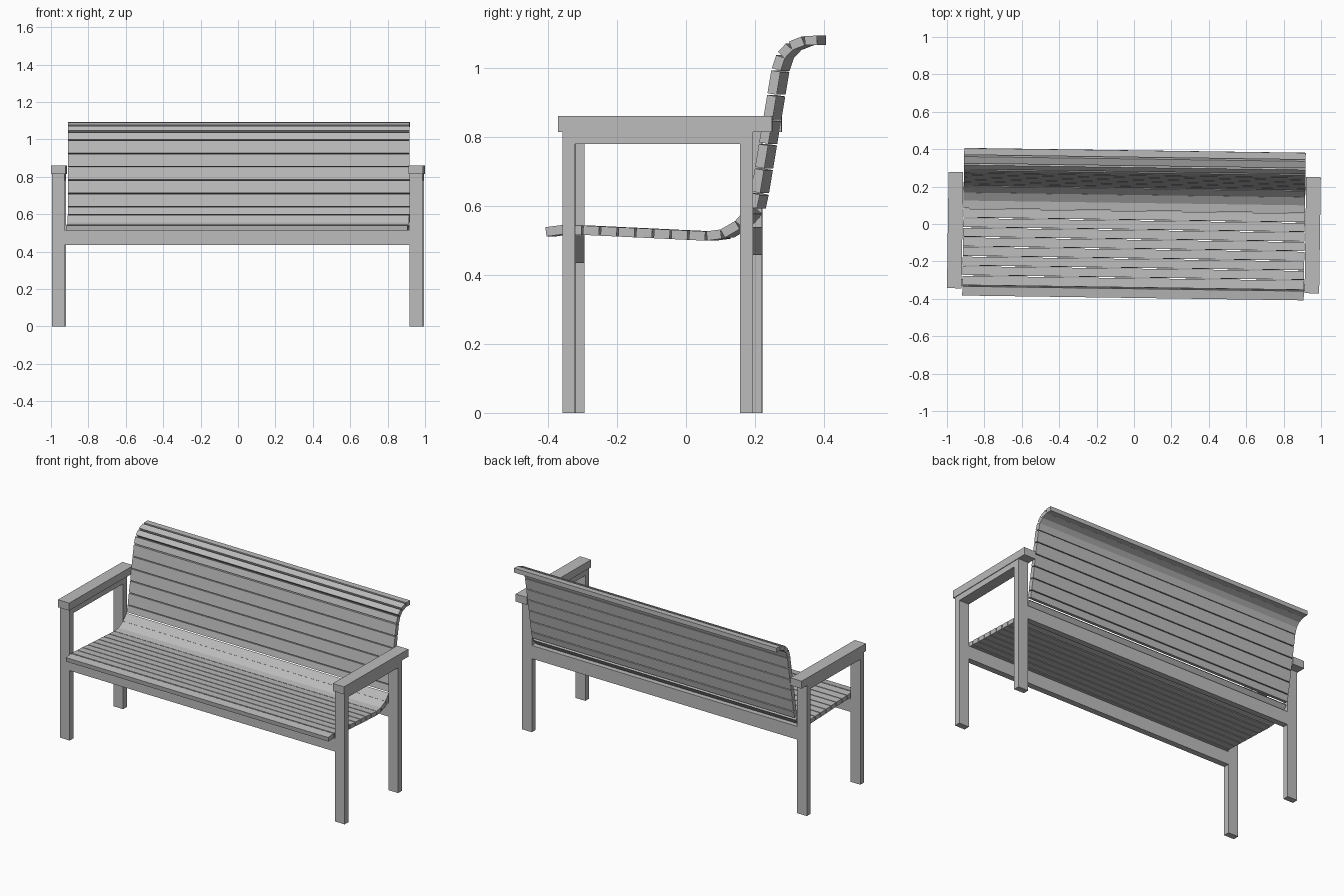
import bpy
import math
from mathutils import Matrix, Vector

cube = bpy.data.objects.get("Cube")
if cube:
    bpy.data.objects.remove(cube, do_unlink=True)

grey = bpy.data.materials.new("plain_grey")
grey.use_nodes = True
color = (0.5, 0.5, 0.5, 1)
grey.diffuse_color = color
grey.node_tree.nodes["Principled BSDF"].inputs["Base Color"].default_value = color

# The whole bench stands slightly turned
TURN = Matrix.Rotation(math.radians(-0.81), 4, "Z")


def box(name, x, y, z, tilt=0.0):
    """Box from (min, max) ranges, tilted about its own x axis."""
    lo, hi = Vector((x[0], y[0], z[0])), Vector((x[1], y[1], z[1]))
    bpy.ops.mesh.primitive_cube_add(size=1)
    ob = bpy.context.object
    ob.name = name
    ob.data.transform(Matrix.Diagonal((*(hi - lo), 1)))
    ob.matrix_world = TURN @ Matrix.Translation((lo + hi) / 2) @ Matrix.Rotation(tilt, 4, "X")
    ob.data.materials.append(grey)
    return ob


def slat(name, a, b, thick=0.027, gap=0.005, half=0.913):
    """Long board spanning two neighbouring points of the side profile."""
    a, b = Vector(a), Vector(b)
    mid, d = (a + b) / 2, b - a
    w = (d.length - gap) / 2
    box(name, (-half, half), (mid.x - w, mid.x + w),
        (mid.y - thick / 2, mid.y + thick / 2), math.atan2(d.y, d.x))


def spread(a, b, n):
    return [Vector(a).lerp(Vector(b), i / n) for i in range(n + 1)]


FRONT, BACK = (-0.345, -0.308), (0.171, 0.208)

# Legs, armrests and the rails below them
for side, s in (("left", 1), ("right", -1)):
    def across(inner, outer):
        return tuple(sorted((s * inner, s * outer)))
    legs_x = across(0.923, 0.991)
    box(side + "_front_leg", legs_x, FRONT, (0, 0.815))
    box(side + "_back_leg", legs_x, BACK, (0, 0.815))
    box(side + "_arm_rail", legs_x, (FRONT[1], BACK[0]), (0.78, 0.815))
    box(side + "_armrest", across(0.917, 0.995), (-0.357, 0.264), (0.815, 0.862))

# Long rails between the legs
box("front_rail", (-0.923, 0.923), FRONT, (0.435, 0.515))
box("back_rail", (-0.923, 0.923), BACK, (0.458, 0.54))

# Seat slats: rolled front edge, gentle slope, rising rear curve
seat = [(-0.396, 0.525), (-0.342, 0.532)]
seat += spread((-0.288, 0.530), (0.071, 0.513), 7)
seat += [(0.117, 0.519), (0.164, 0.546), (0.201, 0.588)]

# Backrest slats: straight lean, then a curl to the rear
back = [(0.205, 0.594)]
back += spread((0.2145, 0.638), (0.274, 0.994), 5)
back += [(0.288, 1.036), (0.314, 1.064), (0.355, 1.080), (0.396, 1.081)]

for part, points in (("seat_slat", seat), ("backrest_slat", back)):
    for i in range(len(points) - 1):
        slat(f"{part}_{i + 1}", points[i], points[i + 1])
